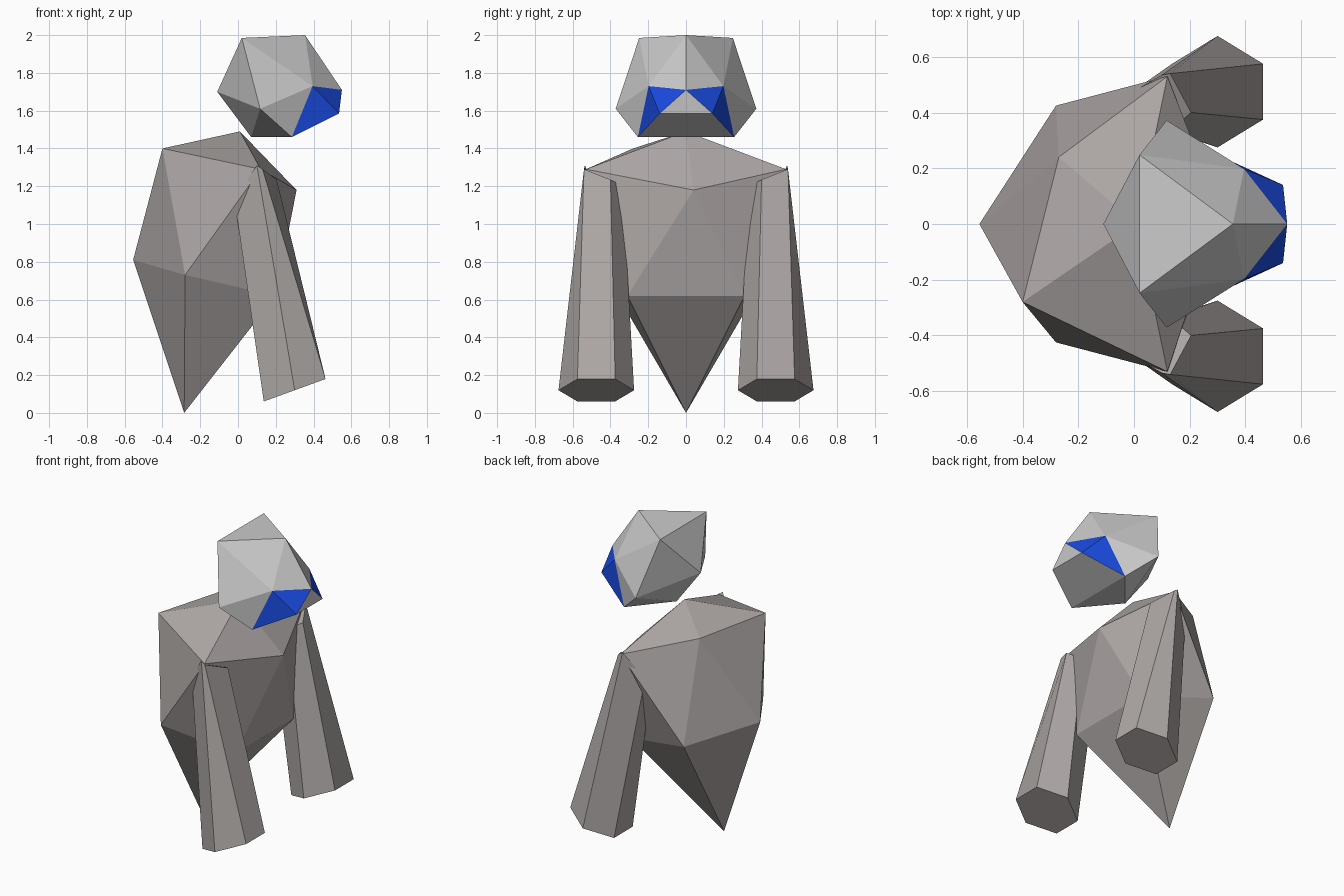
import bpy, bmesh, math

if "Cube" in bpy.data.objects:
    bpy.data.objects.remove(bpy.data.objects["Cube"])


def material(name, rgb):
    m = bpy.data.materials.new(name)
    m.diffuse_color = (*rgb, 1)
    m.use_nodes = True
    m.node_tree.nodes["Principled BSDF"].inputs["Base Color"].default_value = m.diffuse_color
    return m


def finish(name, bm, *mats):
    bmesh.ops.recalc_face_normals(bm, faces=bm.faces[:])
    me = bpy.data.meshes.new(name)
    bm.to_mesh(me)
    bm.free()
    for m in mats:
        me.materials.append(m)
    ob = bpy.data.objects.new(name, me)
    bpy.context.collection.objects.link(ob)
    return ob


stone = material("dark_stone", (0.42, 0.39, 0.38))
pale = material("pale_stone", (0.7, 0.7, 0.7))
blue = material("eye_blue", (0.01, 0.07, 0.75))

# Torso: a lopsided twelve-cornered rock tapering to a point
bm = bmesh.new()
corners = [(.01, 0, 1.49), (-.4, -.28, 1.4), (-.27, .24, 1.39), (-.555, 0, .81),
           (.31, .04, 1.18), (-.285, 0, 0)]
for s in (-1, 1):
    corners += [(-.28, s * .425, .73), (.12, s * .53, 1.29), (.2, s * .31, .62)]
for c in corners:
    bm.verts.new(c)
bmesh.ops.convex_hull(bm, input=bm.verts[:])
finish("torso", bm, stone)

# Arms: six-sided, flaring from the shoulder down to a tilted flat end
shoulder = [(.1, .535, 1.31), (.13, .54, 1.29), (.205, .4, 1.235),
            (.13, .335, 1.2), (-.02, .38, 1.14), (-.02, .465, 1.14)]
tilt = math.radians(20)
for s, side in ((-1, "right"), (1, "left")):
    bm = bmesh.new()
    top = [bm.verts.new((x, s * y, z)) for x, y, z in shoulder]
    end = []
    for i in range(6):
        a = i * math.pi / 3
        d = .174 * math.sin(a) / math.sin(math.pi / 3)
        end.append(bm.verts.new((.3 + d * math.cos(tilt),
                                 s * (.475 + .2 * math.cos(a)),
                                 .12 + d * math.sin(tilt))))
    for i in range(6):
        j = (i + 1) % 6
        bm.faces.new((end[i], end[j], top[j], top[i]))
    bm.faces.new(end)
    bm.faces.new(top)
    finish(side + "_arm", bm, stone)

# Head: irregular twenty-sided rock with a cut snout; lower case = mirrored corner
half = {"T": (.02, .248, 1.985), "F": (.355, 0, 2.0), "E": (.395, .198, 1.73),
        "N": (.55, 0, 1.71), "S": (.117, .372, 1.61), "J": (.285, .255, 1.46),
        "P": (.535, .14, 1.585), "B": (-.11, 0, 1.70), "C": (.07, 0, 1.46)}
bm = bmesh.new()
v = {}
for k, (x, y, z) in half.items():
    v[k] = bm.verts.new((x, y, z))
    v[k.lower()] = bm.verts.new((x, -y, z)) if y else v[k]
for f in ("TtF", "TtB", "JjC", "NPp", "PpjJ"):
    bm.faces.new([v[k] for k in f])
for f in ("FET", "FNE", "TES", "ESJ", "SJC", "SCB", "SBT", "ENP", "EPJ"):
    for g in (f, f.lower()):
        face = bm.faces.new([v[k] for k in g])
        face.material_index = int(f in ("ENP", "EPJ"))  # blue eye facets
finish("head", bm, pale, blue)
